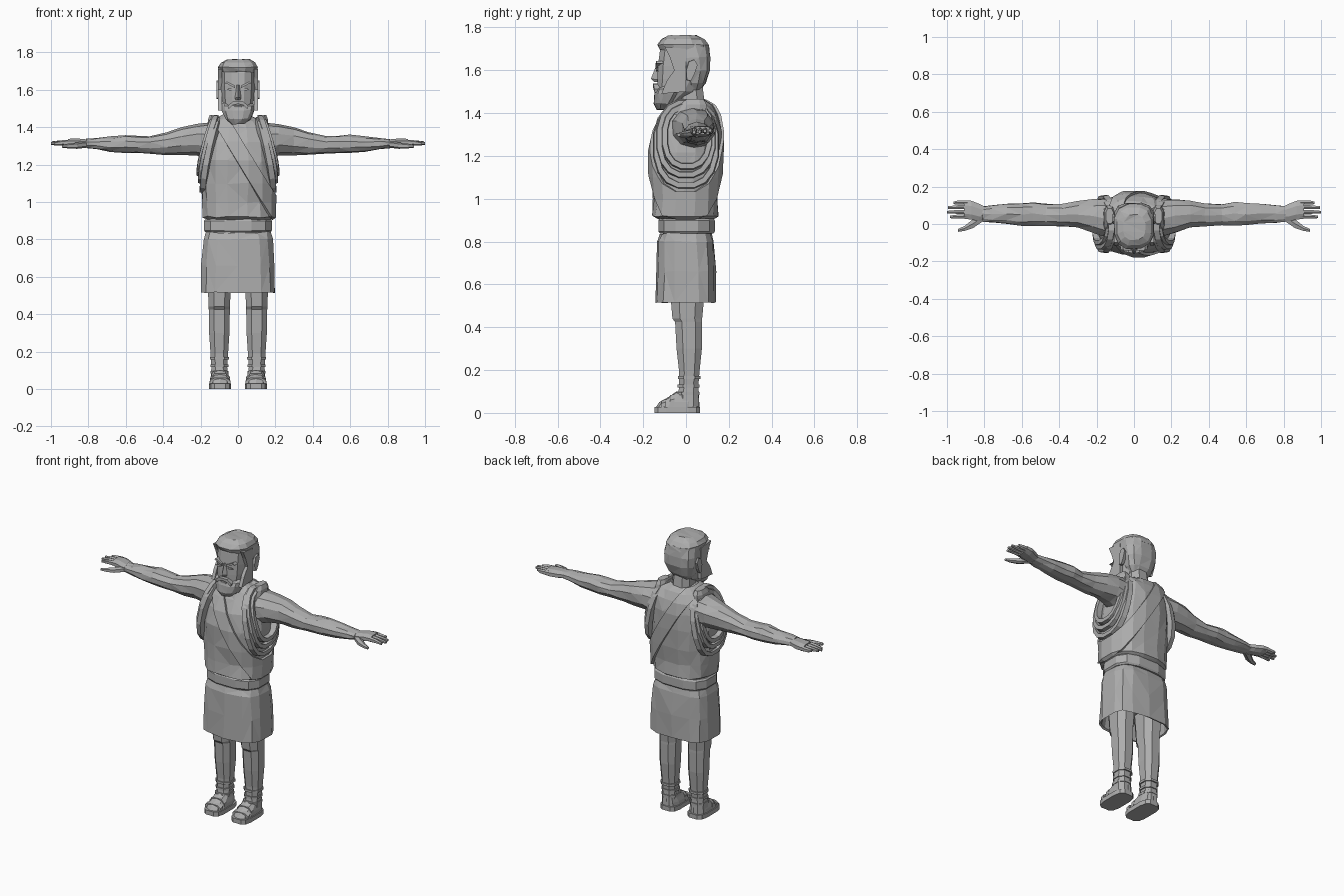
import bpy, bmesh, math, random
from mathutils import Vector

random.seed(4)
stone = bpy.data.materials.new("plain grey")
stone.diffuse_color = (0.42, 0.42, 0.42, 1)


def finish(name, bm, mat=stone):
    bmesh.ops.recalc_face_normals(bm, faces=bm.faces)
    me = bpy.data.meshes.new(name)
    bm.to_mesh(me)
    bm.free()
    me.materials.append(mat)
    ob = bpy.data.objects.new(name, me)
    bpy.context.collection.objects.link(ob)
    return ob


def loft(rings, closed=False, caps=True, jitter=0.0):
    """Skin a list of equal-length point loops."""
    bm = bmesh.new()
    vs = [[bm.verts.new(Vector(p) + Vector([random.uniform(-jitter, jitter) for _ in range(3)]))
           for p in r] for r in rings]
    n = len(rings[0])
    for i in range(len(rings) if closed else len(rings) - 1):
        a, b = vs[i], vs[(i + 1) % len(rings)]
        for k in range(n):
            bm.faces.new((a[k], a[(k + 1) % n], b[(k + 1) % n], b[k]))
    if caps and not closed:
        bm.faces.new(vs[0])
        bm.faces.new(vs[-1])
    if jitter:
        bmesh.ops.triangulate(bm, faces=bm.faces)
    return bm


def oval(u0, u1, v0, v1, n, power=1.0):
    """Rounded outline in two axes; power below 1 makes it boxier."""
    pts = []
    for k in range(n):
        t = 2 * math.pi * (k + 0.5) / n
        c, s = math.cos(t), math.sin(t)
        pts.append(((u0 + u1) / 2 + (u1 - u0) / 2 * math.copysign(abs(c) ** power, c),
                    (v0 + v1) / 2 + (v1 - v0) / 2 * math.copysign(abs(s) ** power, s)))
    return pts


def stack(secs, n=12, power=0.8, cx=0.0, s=1):
    """Horizontal sections: (z, half width, front y, back y)."""
    return [[(s * (cx + x), y, z) for x, y in oval(-h, h, f, b, n, power)] for z, h, f, b in secs]


def limb(secs, n=8, s=1, power=0.9):
    """Sideways sections: (x, y min, y max, z min, z max)."""
    return [[(s * x, y, z) for y, z in oval(y0, y1, z0, z1, n, power)] for x, y0, y1, z0, z1 in secs]


def prism(name, outline, depth):
    """Plate: outline points swept by a depth vector."""
    d = Vector(depth)
    return finish(name, loft([outline, [Vector(p) + d for p in outline]]))


# torso with loose tunic
torso_secs = [(0.905, .17, -.13, .13), (0.92, .19, -.165, .152), (1.0, .192, -.155, .152),
              (1.1, .197, -.163, .158), (1.22, .195, -.165, .163), (1.32, .185, -.142, .163),
              (1.39, .165, -.105, .15), (1.435, .125, -.075, .125), (1.46, .07, -.05, .09)]
finish("tunic", loft(stack(torso_secs, 16, 0.8), jitter=0.005))

# shoulder sash: a slanted slice of the torso, pushed outward
bm = loft(stack([(z, h + .008, f - .008, b + .008) for z, h, f, b in torso_secs], 16, 0.8), caps=False)
nrm = Vector((0.48, 0, 0.29)).normalized()
mid = Vector((0.03, 0, 1.235))
for off, sign in ((.04, 1), (-.04, -1)):
    bmesh.ops.bisect_plane(bm, geom=bm.verts[:] + bm.edges[:] + bm.faces[:], dist=1e-5,
                           plane_co=mid + nrm * off, plane_no=nrm * sign, clear_outer=True)
sash = finish("sash", bm)
mod = sash.modifiers.new("thickness", 'SOLIDIFY')
mod.thickness, mod.offset = 0.016, 0

# belt and kilt
finish("waistband", loft(stack([(.80, .17, -.11, .12), (.93, .17, -.11, .12)], 12, .7)))
finish("belt", loft(stack([(.838, .178, -.125, .132), (.848, .186, -.132, .138), (.898, .186, -.132, .138),
                           (.908, .178, -.125, .132)], 12, .7)))
finish("kilt", loft(stack([(.62, .185, -.12, .125), (.52, .192, -.132, .134), (.515, .2, -.14, .142),
                           (.66, .198, -.138, .14), (.80, .188, -.135, .132),
                           (.838, .176, -.12, .12)], 14, .62), jitter=.004))

# neck
finish("neck", loft(stack([(1.40, .085, -.06, .11), (1.46, .065, -.05, .09), (1.58, .06, -.06, .075)], 8)))

# head
finish("head", loft(stack([(1.45, .06, -.13, -.03), (1.50, .08, -.135, .05), (1.56, .09, -.136, .095),
                           (1.62, .093, -.134, .105), (1.69, .093, -.125, .105), (1.73, .085, -.11, .09)],
                          12, .75)))
# hair: back shell and swept top
finish("hair_back", loft(stack([(1.505, .06, .0, .068), (1.54, .085, -.01, .092), (1.60, .104, -.03, .113),
                                (1.66, .108, -.06, .117), (1.72, .1, -.09, .108)], 12, .75), jitter=.003))
finish("hair_top", loft(stack([(1.695, .102, -.125, .112), (1.72, .108, -.135, .108), (1.745, .095, -.115, .09),
                               (1.762, .06, -.085, .05)], 12, .75), jitter=.003))
# beard below the mouth
finish("beard", loft(stack([(1.415, .035, -.135, -.085), (1.445, .07, -.15, -.05), (1.49, .09, -.148, -.02),
                            (1.515, .094, -.142, -.0), (1.525, .088, -.12, -.0)], 12, .8), jitter=.003))
# nose
finish("nose", loft([[(-.008, -.13, 1.625), (.008, -.13, 1.625), (0, -.138, 1.625)],
                     [(-.019, -.13, 1.555), (.019, -.13, 1.555), (0, -.164, 1.56)],
                     [(-.014, -.13, 1.545), (.014, -.13, 1.545), (0, -.148, 1.545)]]))
prism("mouth", [(-.022, -.15, 1.513), (.022, -.15, 1.513), (.016, -.15, 1.503), (-.016, -.15, 1.503)], (0, .03, 0))

# armhole trims: (x top, x bottom, y front, y back, z bottom, z top)
trims = [(.135, .215, -.125, .125, 1.11, 1.45), (.15, .222, -.10, .11, 1.15, 1.43),
         (.125, .205, -.14, .14, 1.06, 1.44)]

for s, side in ((-1, "right"), (1, "left")):
    # facial details
    prism(side + "_eyebrow", [(s * .015, -.143, 1.622), (s * .06, -.14, 1.644), (s * .072, -.136, 1.632),
                              (s * .06, -.14, 1.632), (s * .015, -.143, 1.608)], (0, .03, 0))
    prism(side + "_eye", [(s * .022, -.139, 1.602), (s * .04, -.139, 1.61), (s * .06, -.139, 1.602),
                          (s * .04, -.139, 1.594)], (0, .008, 0))
    prism(side + "_moustache", [(0, -.155, 1.538), (s * .03, -.153, 1.536), (s * .055, -.147, 1.512),
                                (s * .05, -.147, 1.495), (s * .028, -.153, 1.517), (0, -.155, 1.524)], (0, .03, 0))
    prism(side + "_sideburn", [(s * .086, -.115, 1.49), (s * .086, -.0, 1.50), (s * .086, .0, 1.70),
                               (s * .086, -.10, 1.71), (s * .086, -.075, 1.66), (s * .086, -.055, 1.60),
                               (s * .086, -.09, 1.55)], (s * .021, 0, 0))
    prism(side + "_ear", [(s * .095, y, z) for y, z in
                          ((.0, 1.555), (.02, 1.55), (.035, 1.58), (.05, 1.625), (.035, 1.65), (.01, 1.64), (-.002, 1.60))],
          (s * .021, .004, 0))

    # arm
    finish(side + "_arm", loft(limb([
        (.09, -.06, .13, 1.22, 1.42), (.16, -.07, .135, 1.23, 1.425), (.22, -.05, .135, 1.25, 1.415),
        (.30, -.02, .125, 1.25, 1.40), (.38, -.015, .11, 1.252, 1.375), (.47, -.01, .108, 1.26, 1.35),
        (.54, -.01, .118, 1.26, 1.355), (.60, -.01, .112, 1.26, 1.358), (.68, .0, .108, 1.265, 1.348),
        (.76, .005, .10, 1.28, 1.342), (.81, .01, .095, 1.287, 1.338)], 10, s), jitter=.003))
    # hand, fingers and thumb
    finish(side + "_palm", loft(limb([(.79, .015, .092, 1.292, 1.334), (.83, .012, .112, 1.288, 1.338),
                                      (.87, .02, .128, 1.29, 1.342), (.91, .025, .13, 1.298, 1.338)], 8, s)))
    for i in range(4):
        y = .028 + .025 * i
        tip = (.985, 1.0, .995, .965)[i]
        finish(f"{side}_finger_{i + 1}", loft(limb([
            (.89, y, y + .025, 1.3, 1.334), (.94, y, y + .024, 1.302, 1.33),
            (tip, y + .002, y + .018, 1.302 + .003 * i, 1.318 + .003 * i)], 6, s)))
    finish(side + "_thumb", loft(limb([(.81, .01, .06, 1.29, 1.325), (.86, -.025, .03, 1.284, 1.318),
                                       (.905, -.038, -.008, 1.286, 1.312), (.94, -.043, -.025, 1.29, 1.306)], 6, s)))

    # armhole trim folds
    for j, (xt, xb, y0, y1, z0, z1) in enumerate(trims):
        rings = []
        for y, z in oval(y0, y1, z0, z1, 16, .85):
            t = (z - z0) / (z1 - z0)
            x = xb + (xt - xb) * t ** 1.6
            d = Vector((0, y - (y0 + y1) / 2, z - (z0 + z1) / 2)).normalized()
            c = Vector((x, y, z))
            rings.append([(s * q.x, q.y, q.z) for q in
                          (c + d * .018 - Vector((.03, 0, 0)), c + d * .012, c - d * .012, c - d * .015 - Vector((.04, 0, 0)))])
        finish(f"{side}_armhole_fold_{j + 1}", loft(rings, closed=True))
    # shoulder strap knot
    finish(side + "_shoulder_strap", loft(stack([(1.39, .035, -.07, .11), (1.44, .033, -.03, .10),
                                                 (1.465, .022, .0, .085)], 8, .8, .13, s)))

    # leg
    cx = .1
    finish(side + "_leg", loft(stack([(.70, .075, -.09, .10), (.52, .064, -.075, .088), (.44, .061, -.068, .08),
                                      (.425, .06, -.055, .08), (.30, .058, -.048, .078), (.19, .05, -.035, .066),
                                      (.12, .045, -.035, .06), (.03, .05, -.05, .065)], 8, .8, cx, s)))
    # sandal
    cx = .096
    finish(side + "_sole", loft(stack([(0, .06, -.15, .068), (.028, .06, -.15, .068)], 12, .55, cx, s)))
    finish(side + "_foot", loft(stack([(.025, .055, -.142, .062), (.05, .053, -.125, .062),
                                       (.075, .047, -.08, .06), (.10, .042, -.045, .06)], 10, .7, cx, s)))
    for j, (z, h, f, b) in enumerate([(.09, .052, -.052, .066), (.125, .052, -.042, .066), (.165, .055, -.042, .072)]):
        finish(f"{side}_ankle_strap_{j + 1}", loft(stack([(z - .007, h, f, b), (z + .007, h, f, b)], 8, .8, .099, s)))
    # straps over the instep, rising toward the ankle
    for j, (y, z, h) in enumerate([(-.115, .058, .052), (-.075, .082, .05)]):
        arch = [(s * (cx + a * h), y, .025 + (z - .025) * t) for a, t in
                ((-1.08, 0), (-1.04, .6), (-.6, 1), (.6, 1), (1.04, .6), (1.08, 0))]
        prism(f"{side}_instep_strap_{j + 1}", arch, (0, .022, .006))
